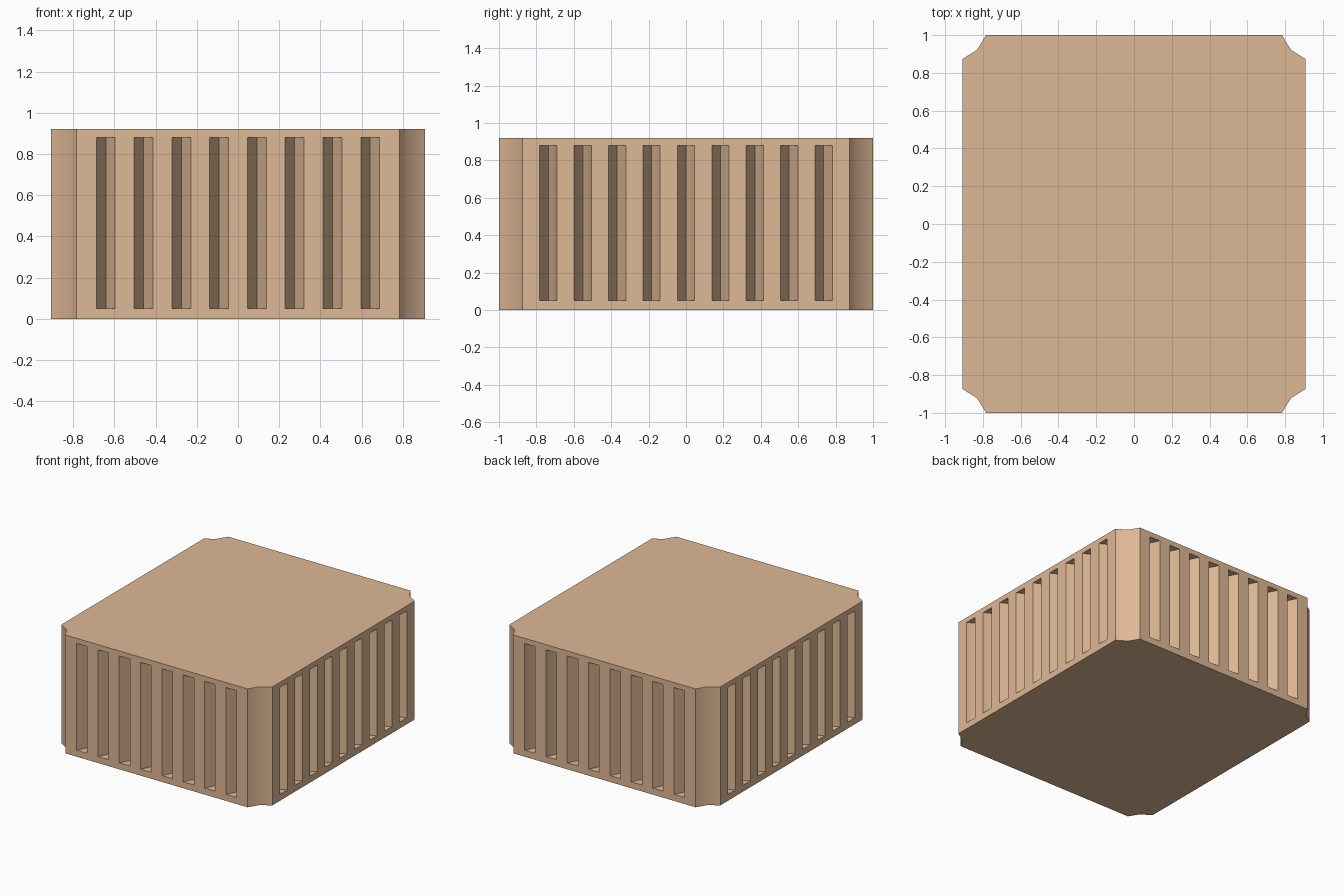
import bpy, bmesh, math
from mathutils import Matrix, Vector

if "Cube" in bpy.data.objects:
    bpy.data.objects.remove(bpy.data.objects["Cube"])

HX, HY, H = 0.907, 1.0, 0.92        # half width, half depth, height
SLOT_W, SLOT_D = 0.046, 0.09        # slot half width and depth
SLOT_Z0, SLOT_Z1 = 0.05, 0.88


def add_prism(bm, points, z0, z1, matrix=Matrix()):
    """Extrude a flat outline from z0 to z1."""
    low = [bm.verts.new(matrix @ Vector((x, y, z0))) for x, y in points]
    high = [bm.verts.new(matrix @ Vector((x, y, z1))) for x, y in points]
    bm.faces.new(low[::-1])
    bm.faces.new(high)
    n = len(points)
    for i in range(n):
        j = (i + 1) % n
        bm.faces.new((low[i], low[j], high[j], high[i]))


def make_object(name, bm):
    bmesh.ops.recalc_face_normals(bm, faces=bm.faces)
    mesh = bpy.data.meshes.new(name)
    bm.to_mesh(mesh)
    bm.free()
    obj = bpy.data.objects.new(name, mesh)
    bpy.context.collection.objects.link(obj)
    return obj


tan = bpy.data.materials.new("warm_tan")
tan.diffuse_color = (0.730, 0.479, 0.305, 1.0)
tan.use_nodes = True
tan.node_tree.nodes["Principled BSDF"].inputs["Base Color"].default_value = tan.diffuse_color

# Body: rectangular block with scooped vertical corners
corner = [(HX, 0.874), (0.831, 0.922), (0.783, HY)]
outline = []
for sx, sy in ((1, 1), (-1, 1), (-1, -1), (1, -1)):
    pts = [(sx * x, sy * y) for x, y in corner]
    outline += pts if sx * sy > 0 else pts[::-1]
bm = bmesh.new()
add_prism(bm, outline, 0, H)
body = make_object("slotted_block", bm)
body.data.materials.append(tan)

# Slot cutters: V-shaped grooves, 8 on front and back, 9 on each side
wedge = [(-SLOT_W, -0.05), (SLOT_W, -0.05), (SLOT_W, 0), (0, SLOT_D), (-SLOT_W, 0)]
bm = bmesh.new()
for turn in range(4):
    rot = Matrix.Rotation(turn * math.pi / 2, 4, 'Z')
    wide = turn % 2 == 0
    count, reach, face = (8, 0.642, HY) if wide else (9, 0.736, HX)
    for i in range(count):
        offset = -reach + 2 * reach * i / (count - 1)
        place = rot @ Matrix.Translation((offset, -face, 0))
        add_prism(bm, wedge, SLOT_Z0, SLOT_Z1, place)
cutter = make_object("slot_cutter", bm)
cutter.data.materials.append(tan)
cutter.hide_render = True

# Cut the slots and smooth only the corner scoops
mod = body.modifiers.new("slots", 'BOOLEAN')
mod.operation = 'DIFFERENCE'
mod.solver = 'EXACT'
mod.object = cutter
bpy.context.view_layer.objects.active = body
body.select_set(True)
bpy.ops.object.modifier_apply(modifier=mod.name)
bpy.data.objects.remove(cutter)
bpy.ops.object.shade_smooth_by_angle(angle=math.radians(40))
